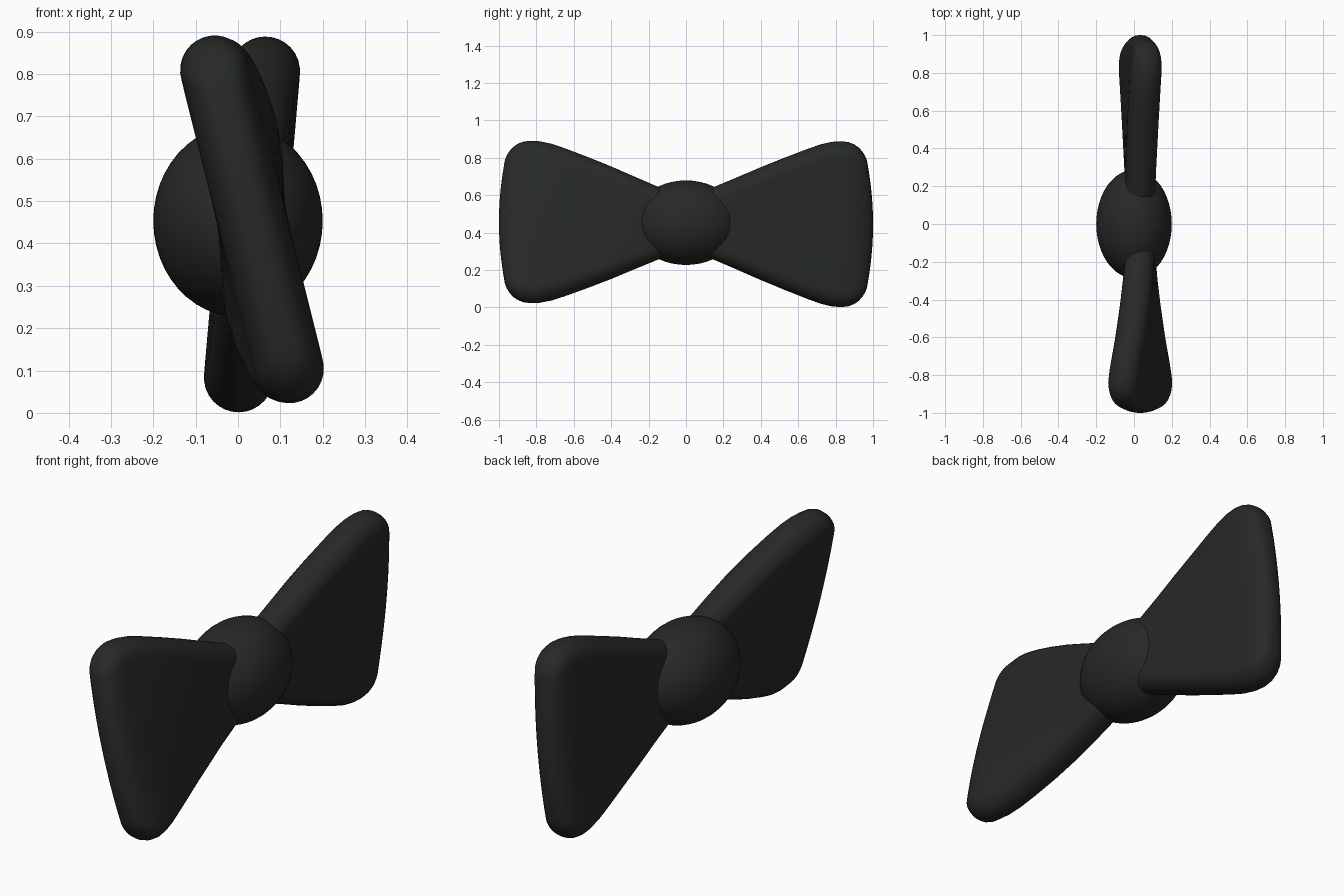
import bpy, bmesh
from math import sin, cos, pi, radians, sqrt

if "Cube" in bpy.data.objects:
    bpy.data.objects.remove(bpy.data.objects["Cube"])

mat = bpy.data.materials.new("black_cloth")
mat.diffuse_color = (0.02, 0.022, 0.02, 1)
mat.use_nodes = True
mat.node_tree.nodes["Principled BSDF"].inputs["Base Color"].default_value = mat.diffuse_color

# Wing profile: distance from centre, half height, half thickness
PROFILE = [(0.05, 0.155, 0.076), (0.15, 0.195, 0.078), (0.28, 0.25, 0.08),
           (0.40, 0.302, 0.082), (0.53, 0.355, 0.083), (0.65, 0.402, 0.083),
           (0.72, 0.427, 0.083), (0.78, 0.441, 0.083), (0.83, 0.445, 0.082),
           (0.87, 0.440, 0.079), (0.90, 0.428, 0.073), (0.925, 0.410, 0.064),
           (0.945, 0.387, 0.052), (0.958, 0.365, 0.040), (0.967, 0.343, 0.024),
           (0.97, 0.325, 0.006)]
N = 36


def section(h, t):
    """Rounded slab outline: up one face, down the other."""
    pts = []
    for i in range(N):
        z = h * sin(pi * ((i + 0.5) / N - 0.5))
        d = min(h - abs(z), t)
        pts.append((sqrt(max(t * t - (t - d) ** 2, 0)), z))
    return pts + [(-x, z) for x, z in reversed(pts)]


def wing(name, side, tilt, cz):
    bm = bmesh.new()
    rings = []
    for y, h, t in PROFILE:
        f = min(max((y - 0.1) / 0.73, 0), 1)
        a = radians(tilt) * f                      # twist grows outward
        bow = 0.03 * min(max((y - 0.5) / 0.45, 0), 1)
        ring = []
        for x, z in section(h, t):
            yy = y + bow * (1 - (z / h) ** 2)
            ring.append(bm.verts.new((0.033 + x * cos(a) + z * sin(a), side * yy,
                                      0.45 + (cz - 0.45) * f + z * cos(a) - x * sin(a))))
        rings.append(ring)
    m = 2 * N
    for r0, r1 in zip(rings, rings[1:]):
        for i in range(m):
            bm.faces.new((r0[i], r0[(i + 1) % m], r1[(i + 1) % m], r1[i]))
    # End caps bridged across the thickness
    for r in (rings[0], rings[-1]):
        for i in range(N - 1):
            bm.faces.new((r[i], r[i + 1], r[m - 2 - i], r[m - 1 - i]))
    bmesh.ops.recalc_face_normals(bm, faces=bm.faces)
    finish(name, bm)


def finish(name, bm):
    for face in bm.faces:
        face.smooth = True
    me = bpy.data.meshes.new(name)
    bm.to_mesh(me)
    bm.free()
    me.materials.append(mat)
    ob = bpy.data.objects.new(name, me)
    bpy.context.collection.objects.link(ob)
    return ob


# Two bow wings, twisted opposite ways
wing("front_wing", -1, -14, 0.457)
wing("back_wing", 1, 5, 0.445)

# Centre knot
bm = bmesh.new()
bmesh.ops.create_uvsphere(bm, u_segments=48, v_segments=24, radius=1)
bmesh.ops.scale(bm, vec=(0.2, 0.287, 0.226), verts=bm.verts)
bmesh.ops.translate(bm, vec=(0, 0, 0.453), verts=bm.verts)
finish("knot", bm)
